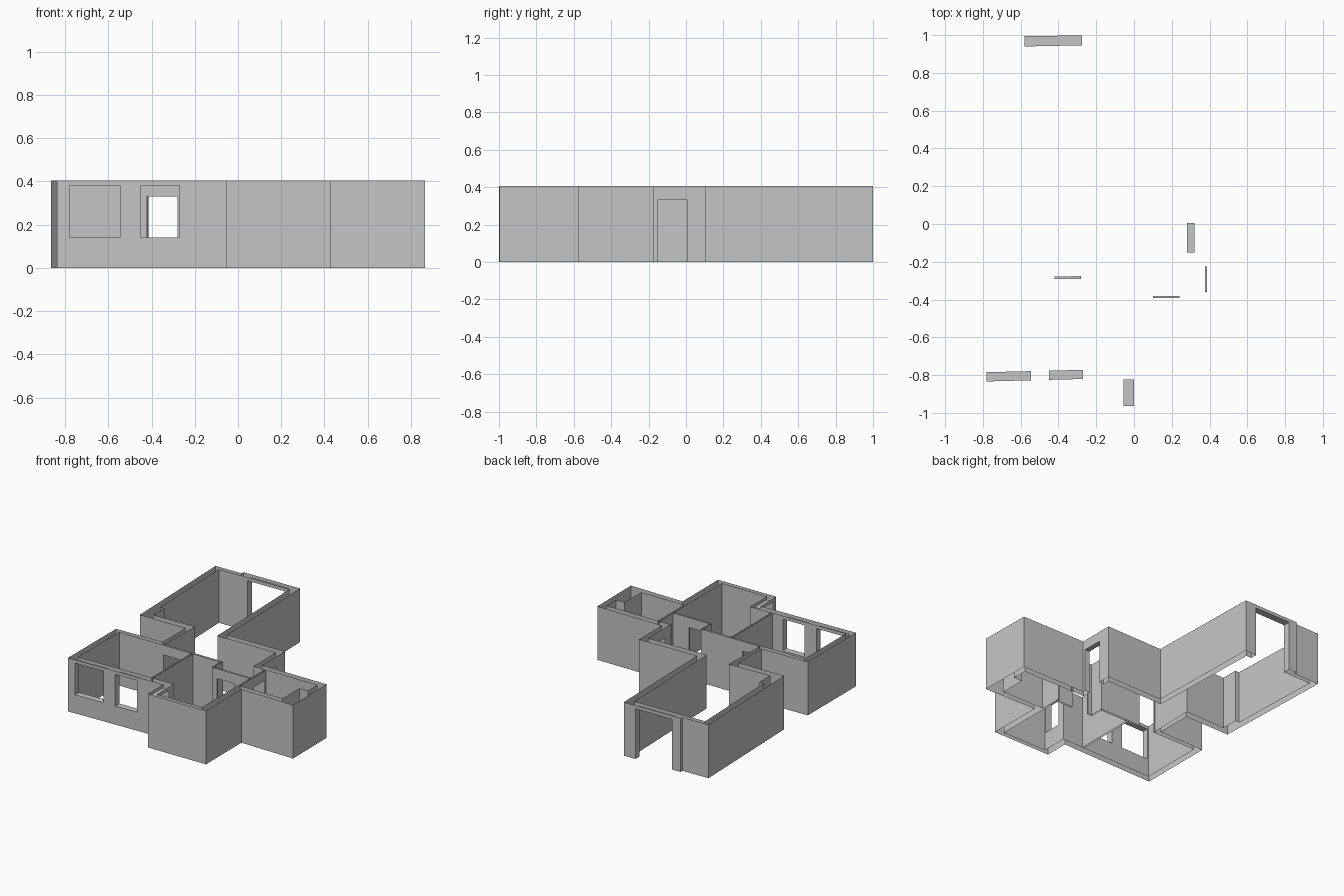
import bpy
import bmesh
from mathutils import Vector

cube = bpy.data.objects.get("Cube")
if cube:
    bpy.data.objects.remove(cube, do_unlink=True)

HEIGHT = 0.405
TOLERANCE = 0.022

plaster = bpy.data.materials.new("plaster_grey")
plaster.use_nodes = True
plaster.diffuse_color = (0.56, 0.56, 0.56, 1)
plaster.node_tree.nodes["Principled BSDF"].inputs["Base Color"].default_value = (0.56, 0.56, 0.56, 1)

# Openings: axis the wall runs along, span, sill, head, position across
X, Y = 0, 1
SILL, HEAD, DOOR = 0.14, 0.38, 0.33
openings = {
    "front_window_left": (X, -0.78, -0.545, SILL, HEAD, (-0.832, -0.778)),
    "front_window_right": (X, -0.45, -0.27, SILL, HEAD, (-0.826, -0.772)),
    "side_window": (Y, -0.963, -0.822, SILL, HEAD, (-0.055, 0.0)),
    "garage_opening": (X, -0.58, -0.275, 0, HEAD, (0.995, 0.945)),
    "entrance_door": (Y, -0.15, 0.005, 0, DOOR, (0.32, 0.28)),
    "bedroom_door": (X, -0.42, -0.28, 0, DOOR, (-0.275, -0.29)),
    "front_room_door": (X, 0.10, 0.24, 0, DOOR, (-0.38, -0.392)),
    "side_room_door": (Y, -0.36, -0.225, 0, DOOR, (0.375, 0.387)),
}
reveals = {name: [] for name in openings}


def make_object(name, quads):
    bm = bmesh.new()
    for quad in quads:
        bm.faces.new([bm.verts.new(p) for p in quad])
    bmesh.ops.remove_doubles(bm, verts=bm.verts, dist=0.0005)
    mesh = bpy.data.meshes.new(name)
    bm.to_mesh(mesh)
    bm.free()
    mesh.materials.append(plaster)
    obj = bpy.data.objects.new(name, mesh)
    bpy.context.scene.collection.objects.link(obj)


def panel(a, b, z0, z1):
    return [(*a, z0), (*b, z0), (*b, z1), (*a, z1)]


def wall_loop(name, points, inward=False):
    """Upright wall faces along a closed outline, with openings left out."""
    points = [Vector(p) for p in points]
    if inward:
        points.reverse()
    quads = []
    for a, b in zip(points, points[1:] + points[:1]):
        cuts = []
        for key, (axis, lo, hi, z0, z1, across) in openings.items():
            run = b[axis] - a[axis]
            if abs(run) < abs(b[1 - axis] - a[1 - axis]):
                continue
            t0, t1 = sorted(((lo - a[axis]) / run, (hi - a[axis]) / run))
            middle = a.lerp(b, (t0 + t1) / 2)[1 - axis]
            near = min(abs(middle - c) for c in across)
            if t0 > 0 and t1 < 1 and near < TOLERANCE:
                cuts.append((t0, t1, z0, z1, key))
        start = a
        for t0, t1, z0, z1, key in sorted(cuts):
            p, q = a.lerp(b, t0), a.lerp(b, t1)
            quads.append(panel(start, p, 0, HEIGHT))
            quads.append(panel(p, q, z1, HEIGHT))
            if z0 > 0:
                quads.append(panel(p, q, 0, z0))
            axis = openings[key][0]
            reveals[key].append(sorted((p, q), key=lambda v: v[axis]))
            start = q
        quads.append(panel(start, b, 0, HEIGHT))
    make_object(name, quads)


# Outside faces of the house
wall_loop("exterior_walls", [
    (-0.838, -0.835), (-0.055, -0.815), (-0.055, -1), (0.43, -0.997),
    (0.427, -0.57), (0.865, -0.577), (0.86, -0.17), (0.32, -0.17),
    (0.32, 0.105), (-0.16, 0.095), (-0.18, 1), (-0.65, 0.993),
    (-0.65, 0.97), (-0.865, 0.967), (-0.835, 0.02), (-0.455, 0.025),
    (-0.455, -0.252), (-0.838, -0.26)])

# Inside faces of each room
wall_loop("bedroom_walls", [
    (-0.79, -0.785), (-0.187, -0.77), (-0.187, -0.29), (-0.79, -0.29)], True)
wall_loop("front_room_walls", [
    (0, -0.968), (0.375, -0.965), (0.375, -0.392), (0.055, -0.392),
    (0.055, -0.29), (-0.175, -0.29), (-0.175, -0.77), (0, -0.765)], True)
wall_loop("side_room_walls", [
    (0.387, -0.53), (0.745, -0.53), (0.745, -0.33), (0.815, -0.33),
    (0.815, -0.215), (0.387, -0.215)], True)
wall_loop("hall_walls", [
    (-0.815, 0.935), (-0.79, 0.2), (-0.755, 0.2), (-0.755, 0.07),
    (-0.415, 0.08), (-0.424, -0.277), (0.067, -0.275), (0.067, -0.38),
    (0.375, -0.38), (0.375, -0.215), (0.28, -0.215), (0.28, 0.055),
    (-0.205, 0.045), (-0.23, 0.947)], True)

# Jambs, heads and sills through the wall thickness
for key, ((p, q), (r, s)) in reveals.items():
    z0, z1 = openings[key][3:5]
    quads = [panel(p, r, z0, z1), panel(s, q, z0, z1)]
    for z in ([z0, z1] if z0 > 0 else [z1]):
        quads.append([(*p, z), (*q, z), (*s, z), (*r, z)])
    make_object(key + "_reveal", quads)
